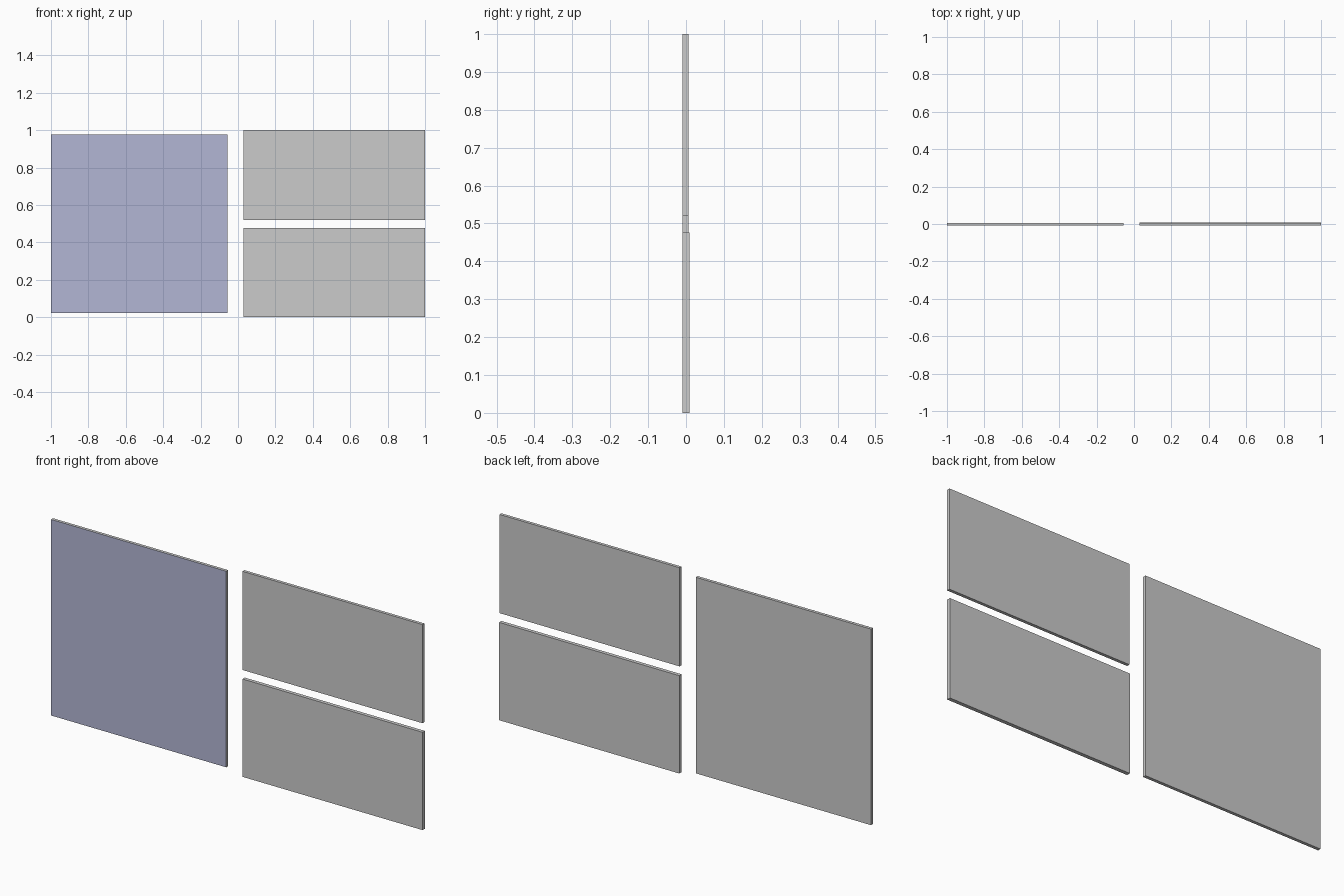
import bpy, bmesh

if "Cube" in bpy.data.objects:
    bpy.data.objects.remove(bpy.data.objects["Cube"])


def mesh_object(name, bm, color=None):
    mesh = bpy.data.meshes.new(name)
    bm.to_mesh(mesh)
    bm.free()
    obj = bpy.data.objects.new(name, mesh)
    bpy.context.collection.objects.link(obj)
    if color:
        mat = bpy.data.materials.new(name + "_color")
        mat.diffuse_color = (*color, 1)
        mat.use_nodes = True
        mat.node_tree.nodes["Principled BSDF"].inputs["Base Color"].default_value = mat.diffuse_color
        mesh.materials.append(mat)
    return obj


def wall_panel(name, x0, x1, z0, z1, back, color, proud=0.0):
    front = -0.009
    # Thin backing board
    bm = bmesh.new()
    bmesh.ops.create_cube(bm, size=1)
    for v in bm.verts:
        v.co = (x1 if v.co.x > 0 else x0,
                back if v.co.y > 0 else front,
                z1 if v.co.z > 0 else z0)
    mesh_object(name + "_board", bm)
    # Coloured print covering the front of the board
    bm = bmesh.new()
    y = front - proud
    corners = [(x0, y, z0), (x1, y, z0), (x1, y, z1), (x0, y, z1)]
    bm.faces.new([bm.verts.new(c) for c in corners])
    mesh_object(name + "_print", bm, color)


# One large panel on the left, two stacked panels on the right
wall_panel("large_panel", -1.0, -0.057, 0.023, 0.977, 0.006, (0.45, 0.47, 0.66), 0.0002)
wall_panel("upper_panel", 0.03, 1.0, 0.52, 1.0, 0.006, (0.6, 0.3, 0.3))
wall_panel("lower_panel", 0.03, 1.0, 0.0, 0.476, 0.009, (0.6, 0.6, 0.6))
